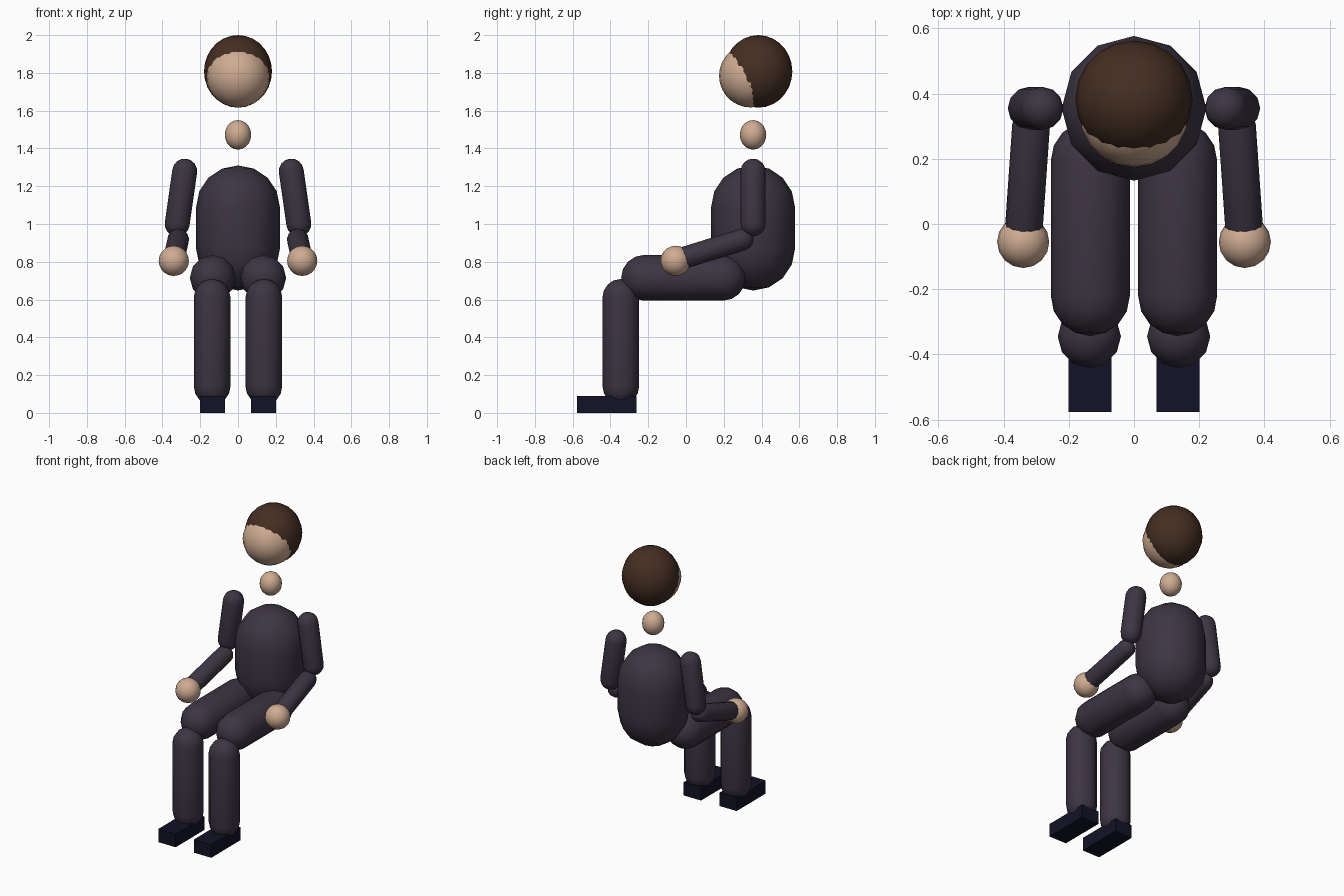
import bpy, bmesh, math
from mathutils import Vector, Matrix

if "Cube" in bpy.data.objects:
    bpy.data.objects.remove(bpy.data.objects["Cube"])


def material(name, rgb):
    m = bpy.data.materials.new(name)
    m.diffuse_color = (*rgb, 1)
    m.use_nodes = True
    m.node_tree.nodes["Principled BSDF"].inputs["Base Color"].default_value = m.diffuse_color
    return m


SUIT = material("dark plum cloth", (0.046, 0.035, 0.056))
SKIN = material("skin", (0.62, 0.41, 0.29))
HAIR = material("brown hair", (0.058, 0.027, 0.016))
SHOE = material("navy shoe", (0.006, 0.006, 0.020))


def finish(name, bm, mat, smooth=True):
    bmesh.ops.recalc_face_normals(bm, faces=bm.faces)
    me = bpy.data.meshes.new(name)
    bm.to_mesh(me)
    bm.free()
    me.materials.append(mat)
    for p in me.polygons:
        p.use_smooth = smooth
    ob = bpy.data.objects.new(name, me)
    bpy.context.collection.objects.link(ob)
    return ob


def ball(name, centre, radii, mat, seg=20, rings=14):
    bm = bmesh.new()
    bmesh.ops.create_uvsphere(bm, u_segments=seg, v_segments=rings, radius=1)
    bmesh.ops.transform(bm, verts=bm.verts, matrix=Matrix.Translation(centre) @ Matrix.Diagonal((*radii, 1)))
    return finish(name, bm, mat)


def capsule(name, a, b, r, mat, seg=12, rings=8):
    """Round-ended tube between the cap centres a and b."""
    a, b = Vector(a), Vector(b)
    axis = b - a
    half = axis.length / 2
    bm = bmesh.new()
    # half profile from pole to pole, spun around z
    pts = []
    for i in range(rings + 1):
        t = math.pi * i / rings - math.pi / 2
        x, z = r * math.cos(t), r * math.sin(t)
        if i <= rings // 2:
            pts.append((x, 0, z - half))
        if i >= rings // 2:
            pts.append((x, 0, z + half))
    vs = [bm.verts.new(p) for p in pts]
    es = [bm.edges.new(e) for e in zip(vs, vs[1:])]
    bmesh.ops.spin(bm, geom=vs + es, cent=(0, 0, 0), axis=(0, 0, 1),
                   angle=math.tau, steps=seg, use_duplicate=False)
    bmesh.ops.remove_doubles(bm, verts=bm.verts, dist=1e-4)
    rot = Vector((0, 0, 1)).rotation_difference(axis).to_matrix().to_4x4()
    bmesh.ops.transform(bm, verts=bm.verts, matrix=Matrix.Translation((a + b) / 2) @ rot)
    return finish(name, bm, mat)


def box(name, lo, hi, mat):
    lo, hi = Vector(lo), Vector(hi)
    bm = bmesh.new()
    bmesh.ops.create_cube(bm, size=1)
    bmesh.ops.transform(bm, verts=bm.verts,
                        matrix=Matrix.Translation((lo + hi) / 2) @ Matrix.Diagonal((*(hi - lo), 1)))
    return finish(name, bm, mat, smooth=False)


# Torso, neck, face and hair
capsule("torso", (0, 0.355, 0.87), (0, 0.355, 1.088), 0.222, SUIT)
ball("neck", (0, 0.355, 1.472), (0.07, 0.07, 0.078), SKIN, 16, 10)
ball("face", (0, 0.343, 1.785), (0.168, 0.168, 0.168), SKIN)
ball("hair", (0, 0.383, 1.808), (0.18, 0.18, 0.192), HAIR)

# Limbs on both sides
for side, s in (("left", -1), ("right", 1)):
    capsule(side + "_upper_arm", (s * 0.282, 0.355, 1.28), (s * 0.322, 0.355, 1.0), 0.066, SUIT)
    capsule(side + "_forearm", (s * 0.316, 0.30, 0.918), (s * 0.338, -0.015, 0.82), 0.058, SUIT)
    ball(side + "_hand", (s * 0.34, -0.055, 0.805), (0.08, 0.08, 0.08), SKIN, 16, 10)
    capsule(side + "_thigh", (s * 0.134, 0.195, 0.715), (s * 0.134, -0.222, 0.715), 0.121, SUIT)
    capsule(side + "_shin", (s * 0.137, -0.345, 0.14), (s * 0.137, -0.345, 0.612), 0.097, SUIT)
    box(side + "_shoe", (s * 0.135 - 0.066, -0.577, 0), (s * 0.135 + 0.066, -0.262, 0.09), SHOE)
